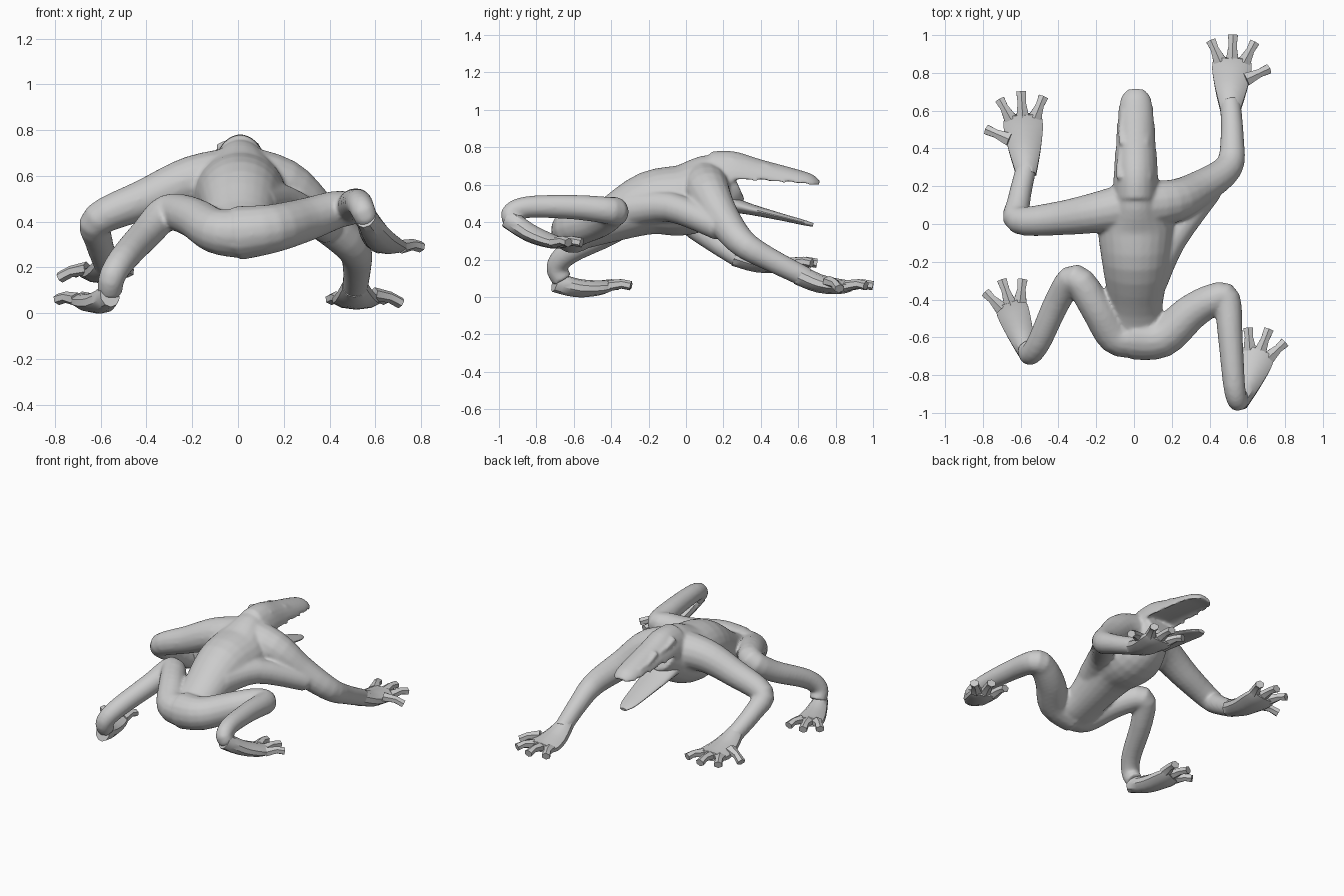
import bpy
import bmesh
import math
from mathutils import Vector

cube = bpy.data.objects.get("Cube")
if cube:
    bpy.data.objects.remove(cube, do_unlink=True)

# Single grey skin material
GREY = (.6, .6, .6, 1)
skin = bpy.data.materials.new("grey_skin")
skin.use_nodes = True
skin.diffuse_color = GREY
skin.node_tree.nodes["Principled BSDF"].inputs["Base Color"].default_value = GREY


def smooth_path(points, steps):
    """Catmull-Rom spline through (x, y, z, half width, half height) points."""
    points = [Vector(point) for point in points]
    padded = [points[0]] + points + [points[-1]]
    path = []
    for before, start, end, after in zip(padded, padded[1:], padded[2:], padded[3:]):
        leave, arrive = (end - before) / 2, (after - start) / 2
        for i in range(steps):
            t = i / steps
            ease = t * t * (3 - 2 * t)
            path.append(start.lerp(end, ease) + leave * t * (1 - t) ** 2
                        - arrive * t * t * (1 - t))
    return path + [points[-1]]


def loft(bm, points, sides=16, steps=4, belly=1):
    """Closed tube of elliptical rings; belly scales the lower half."""
    path = smooth_path(points, steps)
    centres = [Vector(point[:3]) for point in path]
    last = len(path) - 1
    rings, side = [], None
    for i, point in enumerate(path):
        tangent = (centres[min(i + 1, last)] - centres[max(i - 1, 0)]).normalized()
        if side is None:
            side = tangent.cross(Vector((0, 0, 1)))
        side = (side - tangent * side.dot(tangent)).normalized()
        up = side.cross(tangent)
        ring = []
        for k in range(sides):
            angle = math.tau * (k + .5) / sides
            across, rise = math.cos(angle) * point[3], math.sin(angle) * point[4]
            if rise < 0:
                rise *= belly
            ring.append(bm.verts.new(centres[i] + side * across + up * rise))
        rings.append(ring)
    for ring, following in zip(rings, rings[1:]):
        for k in range(sides):
            n = (k + 1) % sides
            bm.faces.new((ring[k], ring[n], following[n], following[k]))
    bm.faces.new(reversed(rings[0]))
    bm.faces.new(rings[-1])


def trunk(bm, rows, belly=1):
    """Loft along the centre line from (y, z, half width, half height) rows."""
    loft(bm, [(.01, *row) for row in rows], sides=24, belly=belly)


def limb(bm, joints, thick, thin):
    """Round tube through the joints, thinning quickly and then slowly."""
    points = []
    for i, joint in enumerate(joints):
        remaining = 1 - i / (len(joints) - 1)
        radius = thin + (thick - thin) * remaining ** 1.5
        points.append((*joint, radius, radius))
    loft(bm, points)


def finish(name, bm, angle):
    bmesh.ops.recalc_face_normals(bm, faces=bm.faces)
    mesh = bpy.data.meshes.new(name)
    bm.to_mesh(mesh)
    bm.free()
    mesh.materials.append(skin)
    obj = bpy.data.objects.new(name, mesh)
    bpy.context.collection.objects.link(obj)
    bpy.ops.object.select_all(action='DESELECT')
    obj.select_set(True)
    bpy.context.view_layer.objects.active = obj
    bpy.ops.object.shade_smooth_by_angle(angle=math.radians(angle))
    return obj


def paw(name, heel, knuckle, width, thumb_side=0):
    """Flattened palm or sole with three fanned digits and an optional thumb."""
    bm = bmesh.new()
    heel, knuckle = Vector(heel), Vector(knuckle)
    forward = (knuckle - heel).to_2d().to_3d().normalized()
    side = forward.cross(Vector((0, 0, 1)))
    palm = []
    for along, spread, height in ((0, .5, .055), (.4, .8, .05), (.8, 1, .04), (1, .9, .03)):
        sag = Vector((0, 0, along * (1 - along) * -.1))
        palm.append((*(heel.lerp(knuckle, along) + sag), width * spread, height))
    loft(bm, palm, sides=10, steps=3)

    def digit(base, angle, length, drop):
        reach = (forward * math.cos(angle) + side * math.sin(angle)) * length
        tip = base + reach - Vector((0, 0, drop))
        middle = base.lerp(tip, .6) + Vector((0, 0, .01))
        loft(bm, [(*base, .04, .03), (*middle, .025, .025), (*tip, .03, .025)], sides=6, steps=1)

    for fan in (-.45, 0, .45):
        base = knuckle - forward * .02 + side * fan * width * 1.3
        digit(base, fan, .14 - abs(fan) * .05, 0)
    if thumb_side:
        base = heel.lerp(knuckle, .6) + side * thumb_side * width * .7
        digit(base, thumb_side * 1.1, .13, .04)
    finish(name, bm, 35)


# Torso and neck
body = bmesh.new()
trunk(body, [(-.69, .34, .07, .06), (-.6, .34, .15, .09), (-.45, .39, .14, .11),
             (-.2, .5, .18, .17), (0, .52, .2, .19), (.15, .59, .14, .18), (.26, .64, .1, .13)])

# Hollow upper jaw
trunk(body, [(.15, .6, .12, .18), (.26, .61, .12, .17), (.4, .61, .11, .125), (.6, .6, .095, .08),
             (.68, .59, .075, .06), (.72, .59, .04, .03)], belly=-.3)

# Brow and snout ridges
for s in (-1, 1):
    limb(body, [(s * .07, .24, .73), (s * .08, .31, .71), (s * .07, .4, .69)], .025, .01)
    limb(body, [(s * .06, .42, .7), (s * .07, .5, .67), (s * .06, .6, .65)], .02, .01)

# Arms, right then left, and the muscle under the left arm
limb(body, [(0, .1, .6), (-.2, .06, .58), (-.4, .03, .5), (-.61, .02, .41),
            (-.61, .12, .32), (-.57, .3, .2)], .13, .055)
limb(body, [(0, .1, .6), (.2, .12, .56), (.35, .19, .43), (.5, .3, .29),
            (.52, .45, .2), (.51, .65, .1)], .14, .055)
limb(body, [(.08, -.3, .47), (.2, -.08, .48), (.4, .18, .37)], .1, .07)

# Legs, right then left
limb(body, [(0, -.6, .35), (-.1, -.59, .36), (-.2, -.44, .42), (-.31, -.29, .44), (-.4, -.4, .35),
            (-.5, -.62, .24), (-.55, -.69, .16), (-.56, -.66, .09)], .11, .055)
limb(body, [(0, -.6, .35), (.15, -.6, .37), (.3, -.47, .41), (.42, -.4, .45), (.49, -.4, .46),
            (.51, -.6, .48), (.53, -.85, .48), (.55, -.94, .44), (.57, -.9, .39)], .12, .05)

# Fuse the torso, head and limbs into one skin
body_object = finish("body", body, 60)
fuse = body_object.modifiers.new("fuse", 'REMESH')
fuse.mode = 'VOXEL'
fuse.voxel_size = .01
fuse.use_smooth_shade = True
relax = body_object.modifiers.new("relax", 'SMOOTH')
relax.iterations = 8

# Lower jaw
jaw = bmesh.new()
trunk(jaw, [(.16, .52, .11, .07), (.3, .48, .1, .035), (.5, .43, .075, .02),
            (.62, .4, .055, .015), (.68, .385, .025, .01)])
finish("lower_jaw", jaw, 40)

# Hands and feet
paw("right_hand", (-.57, .26, .22), (-.59, .58, .18), .11, thumb_side=-1)
paw("left_hand", (.51, .6, .12), (.52, .88, .06), .11, thumb_side=1)
paw("right_foot", (-.56, -.7, .08), (-.66, -.41, .06), .09)
paw("left_foot", (.56, -.95, .42), (.67, -.67, .29), .09)
